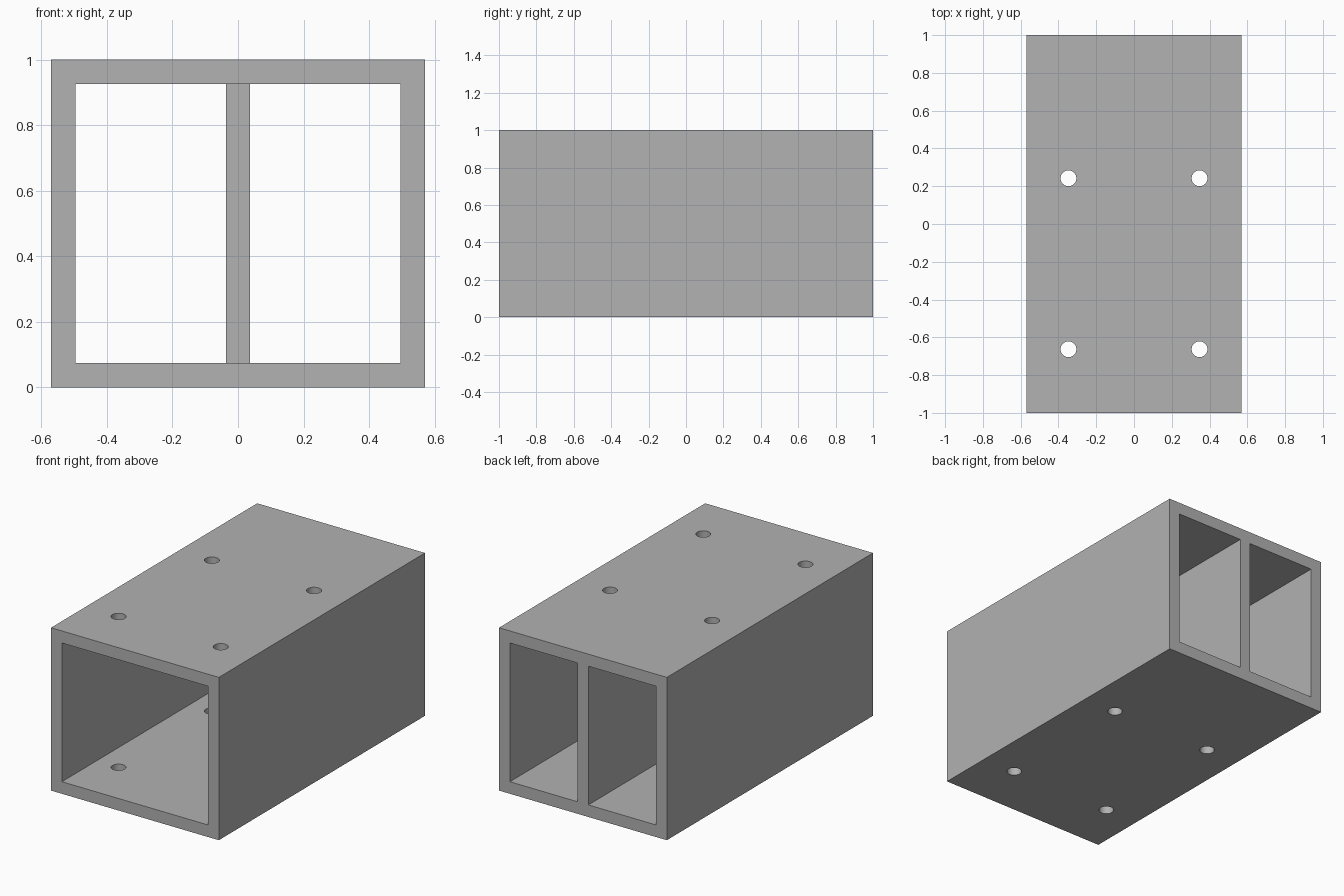
import bpy
import bmesh
from mathutils import Matrix, Vector

default_cube = bpy.data.objects.get("Cube")
if default_cube:
    bpy.data.objects.remove(default_cube, do_unlink=True)

WIDTH, LENGTH, HEIGHT = 1.14, 2.0, 1.0
WALL = 0.074
DIVIDER_START = 0.0      # the divider fills only the rear half
HOLE_RADIUS = 0.042

grey = bpy.data.materials.new("plain grey")
grey.use_nodes = True
colour = (0.445, 0.445, 0.445, 1)
grey.diffuse_color = colour
grey.node_tree.nodes["Principled BSDF"].inputs["Base Color"].default_value = colour


def add_object(name, bm):
    mesh = bpy.data.meshes.new(name)
    bm.to_mesh(mesh)
    bm.free()
    mesh.materials.append(grey)
    obj = bpy.data.objects.new(name, mesh)
    bpy.context.collection.objects.link(obj)
    return obj


def add_box(name, low, high):
    low, high = Vector(low), Vector(high)
    bm = bmesh.new()
    matrix = Matrix.Translation((low + high) / 2) @ Matrix.Diagonal((*(high - low), 1))
    bmesh.ops.create_cube(bm, size=1, matrix=matrix)
    return add_object(name, bm)


def add_drill(name, x, y):
    bm = bmesh.new()
    bmesh.ops.create_cone(bm, cap_ends=True, segments=32, radius1=HOLE_RADIUS,
                          radius2=HOLE_RADIUS, depth=HEIGHT * 1.2,
                          matrix=Matrix.Translation((x, y, HEIGHT / 2)))
    return add_object(name, bm)


def cut(target, cutter):
    cutter.hide_render = True
    mod = target.modifiers.new(cutter.name, "BOOLEAN")
    mod.operation = "DIFFERENCE"
    mod.solver = "EXACT"
    mod.object = cutter
    bpy.ops.object.select_all(action="DESELECT")
    target.select_set(True)
    bpy.context.view_layer.objects.active = target
    bpy.ops.object.modifier_apply(modifier=mod.name)
    bpy.data.objects.remove(cutter, do_unlink=True)


# Rectangular housing
half_w, half_l = WIDTH / 2, LENGTH / 2
housing = add_box("divided_housing", (-half_w, -half_l, 0), (half_w, half_l, HEIGHT))

# Single wide bay at the front
inner = half_w - WALL
floor, ceiling = WALL, HEIGHT - WALL
cut(housing, add_box("front_bay", (-inner, -half_l - 0.1, floor),
                     (inner, DIVIDER_START, ceiling)))

# Two rear bays, leaving the divider standing between them
for side in (-1, 1):
    xs = sorted((side * WALL / 2, side * inner))
    cut(housing, add_box("rear_bay", (xs[0], DIVIDER_START - 0.1, floor),
                         (xs[1], half_l + 0.1, ceiling)))

# Four screw holes through the top and the bottom
for x in (-0.347, 0.347):
    for y in (-0.663, 0.242):
        cut(housing, add_drill("screw_hole", x, y))

# Rounded hole walls, sharp box edges
bpy.ops.object.shade_smooth_by_angle(angle=0.5)
